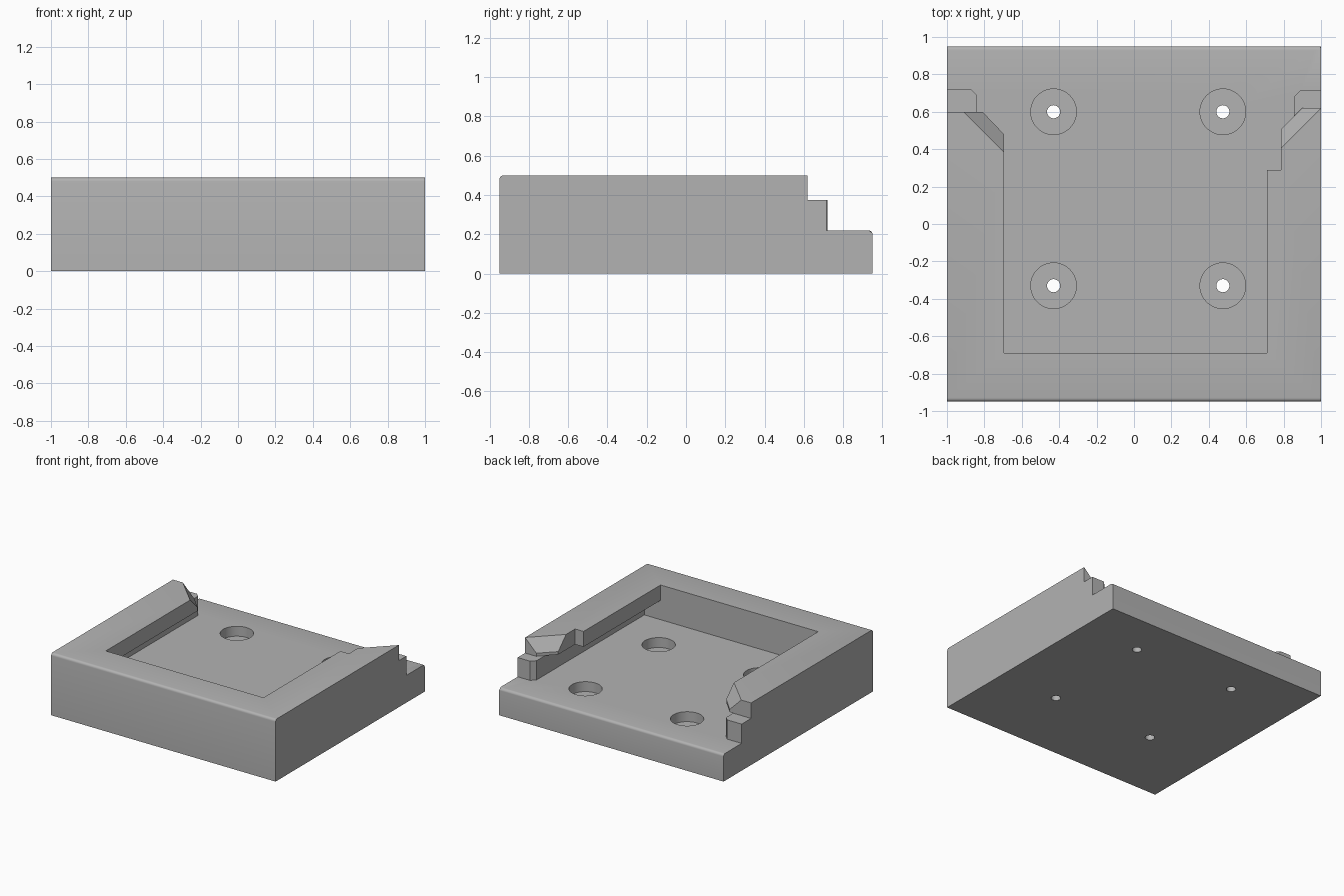
import bpy, bmesh, math

if "Cube" in bpy.data.objects:
    bpy.data.objects.remove(bpy.data.objects["Cube"], do_unlink=True)

FLOOR, SHELF, TOP, BACK = 0.22, 0.375, 0.5, 0.95

grey = bpy.data.materials.new("plain_grey")
grey.use_nodes = True
colour = (0.45, 0.45, 0.45, 1)
grey.diffuse_color = colour
grey.node_tree.nodes["Principled BSDF"].inputs["Base Color"].default_value = colour


def loft(name, ring_a, ring_b):
    """Solid between two matching rings of points."""
    bm = bmesh.new()
    a = [bm.verts.new(p) for p in ring_a]
    b = [bm.verts.new(p) for p in ring_b]
    bm.faces.new(a)
    bm.faces.new(b)
    for i in range(len(a)):
        j = (i + 1) % len(a)
        bm.faces.new((a[i], a[j], b[j], b[i]))
    bmesh.ops.recalc_face_normals(bm, faces=bm.faces)
    mesh = bpy.data.meshes.new(name)
    bm.to_mesh(mesh)
    bm.free()
    ob = bpy.data.objects.new(name, mesh)
    bpy.context.collection.objects.link(ob)
    return ob


def prism(name, outline, z0, z1):
    return loft(name, [(x, y, z0) for x, y in outline], [(x, y, z1) for x, y in outline])


def disc(x, y, r, n=48):
    return [(x + r * math.cos(math.tau * i / n), y + r * math.sin(math.tau * i / n))
            for i in range(n)]


def wedge(name, side, s):
    """Cutter for the sloping lead-in at the end of one lip."""
    tri = [(s - 0.1, TOP + 0.1), (s + 0.12, TOP - 0.12), (s + 0.12, TOP + 0.1)]
    rings = [[(side * (t - v / 2), v / 2 + t, z) for v, z in tri] for t in (0.1, 1.2)]
    return loft(name, *rings)


body = prism("tray_body", [(-1, -BACK), (1, -BACK), (1, BACK), (-1, BACK)], 0, TOP)
body.data.materials.append(grey)

# Opening between the overhanging lips
lip = [(-0.695, -0.69), (0.71, -0.69), (0.71, 0.29), (0.785, 0.29), (0.785, 0.505),
       (0.9, 0.62), (1.2, 0.62), (1.2, 1.2), (-1.2, 1.2), (-1.2, 0.6),
       (-0.81, 0.6), (-0.695, 0.48)]
# Wider channel beneath the lips
channel = [(-0.84, -0.691), (0.855, -0.691), (0.855, 0.68), (0.89, 0.715), (1.3, 0.715),
           (1.3, 1.3), (-1.3, 1.3), (-1.3, 0.72), (-0.87, 0.72), (-0.84, 0.69)]

cutters = [prism("lip_cutter", lip, SHELF, 0.7),
           prism("channel_cutter", channel, FLOOR, SHELF + 0.001),
           wedge("right_slope_cutter", -1, -0.3125),
           wedge("left_slope_cutter", 1, -0.38)]

# Counterbored screw holes
for x in (-0.43, 0.475):
    for y in (-0.33, 0.6):
        cutters.append(prism("counterbore_cutter", disc(x, y, 0.122), FLOOR - 0.08, FLOOR + 0.05))
        cutters.append(prism("screw_hole_cutter", disc(x, y, 0.035), -0.1, FLOOR))

bpy.context.view_layer.objects.active = body
for cutter in cutters:
    cutter.hide_render = True
    mod = body.modifiers.new("cut", "BOOLEAN")
    mod.operation = "DIFFERENCE"
    mod.solver = "EXACT"
    mod.object = cutter
    bpy.ops.object.modifier_apply(modifier=mod.name)
    bpy.data.objects.remove(cutter, do_unlink=True)

# Rounded upper edges at the front and back
bm = bmesh.new()
bm.from_mesh(body.data)
bmesh.ops.remove_doubles(bm, verts=bm.verts, dist=0.0001)
edges = [e for e in bm.edges
         if all(abs(abs(v.co.y) - BACK) < 0.001 and v.co.z > 0.1 for v in e.verts)
         and abs(e.verts[0].co.z - e.verts[1].co.z) < 0.001]
bmesh.ops.bevel(bm, geom=edges, offset=0.02, segments=4, profile=0.5, affect="EDGES")
bm.to_mesh(body.data)
bm.free()

bpy.ops.object.select_all(action="DESELECT")
body.select_set(True)
bpy.ops.object.shade_smooth_by_angle(angle=math.radians(30))
